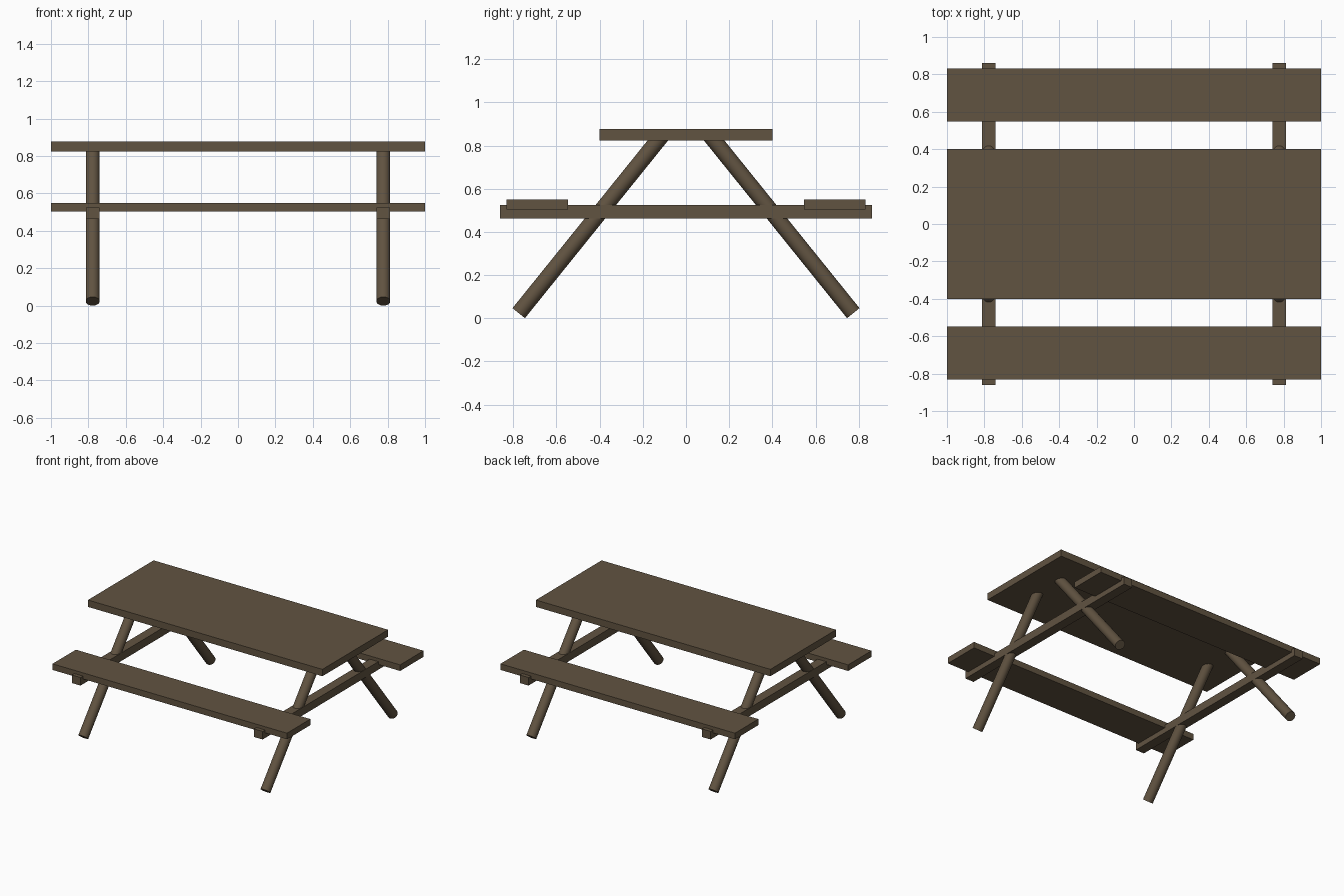
import bpy
import math
from mathutils import Vector

if "Cube" in bpy.data.objects:
    bpy.data.objects.remove(bpy.data.objects["Cube"])

wood = bpy.data.materials.new("brown_wood")
wood.diffuse_color = (0.12, 0.087, 0.053, 1)
wood.use_nodes = True
wood.node_tree.nodes["Principled BSDF"].inputs["Base Color"].default_value = wood.diffuse_color


def box(name, lo, hi):
    """Plank spanning two opposite corners."""
    lo, hi = Vector(lo), Vector(hi)
    bpy.ops.mesh.primitive_cube_add(size=1, location=(lo + hi) / 2)
    ob = bpy.context.object
    ob.name = name
    ob.scale = hi - lo
    bpy.ops.object.transform_apply(location=False, rotation=False, scale=True)
    ob.data.materials.append(wood)


def pole(name, a, b, radius):
    """Round pole between two points."""
    a, b = Vector(a), Vector(b)
    bpy.ops.mesh.primitive_cylinder_add(vertices=32, radius=radius,
                                        depth=(b - a).length, location=(a + b) / 2)
    ob = bpy.context.object
    ob.name = name
    ob.rotation_euler = (b - a).to_track_quat('Z', 'Y').to_euler()
    bpy.ops.object.shade_smooth_by_angle(angle=math.radians(30))
    ob.data.materials.append(wood)


# Table top
box("table_top", (-1, -0.4, 0.824), (1, 0.4, 0.877))

# Bench seats
for side, s in (("front", -1), ("back", 1)):
    y0, y1 = sorted((s * 0.547, s * 0.832))
    box(side + "_seat", (-1, y0, 0.503), (1, y1, 0.55))

# Cross beams and splayed round legs at each end
for end, x in (("left", -0.777), ("right", 0.777)):
    box(end + "_cross_beam", (x - 0.037, -0.862, 0.463), (x + 0.037, 0.862, 0.525))
    for side, s in (("front", -1), ("back", 1)):
        pole(f"{side}_{end}_leg", (x, s * 0.775, 0.0235), (x, s * 0.109, 0.85), 0.037)
